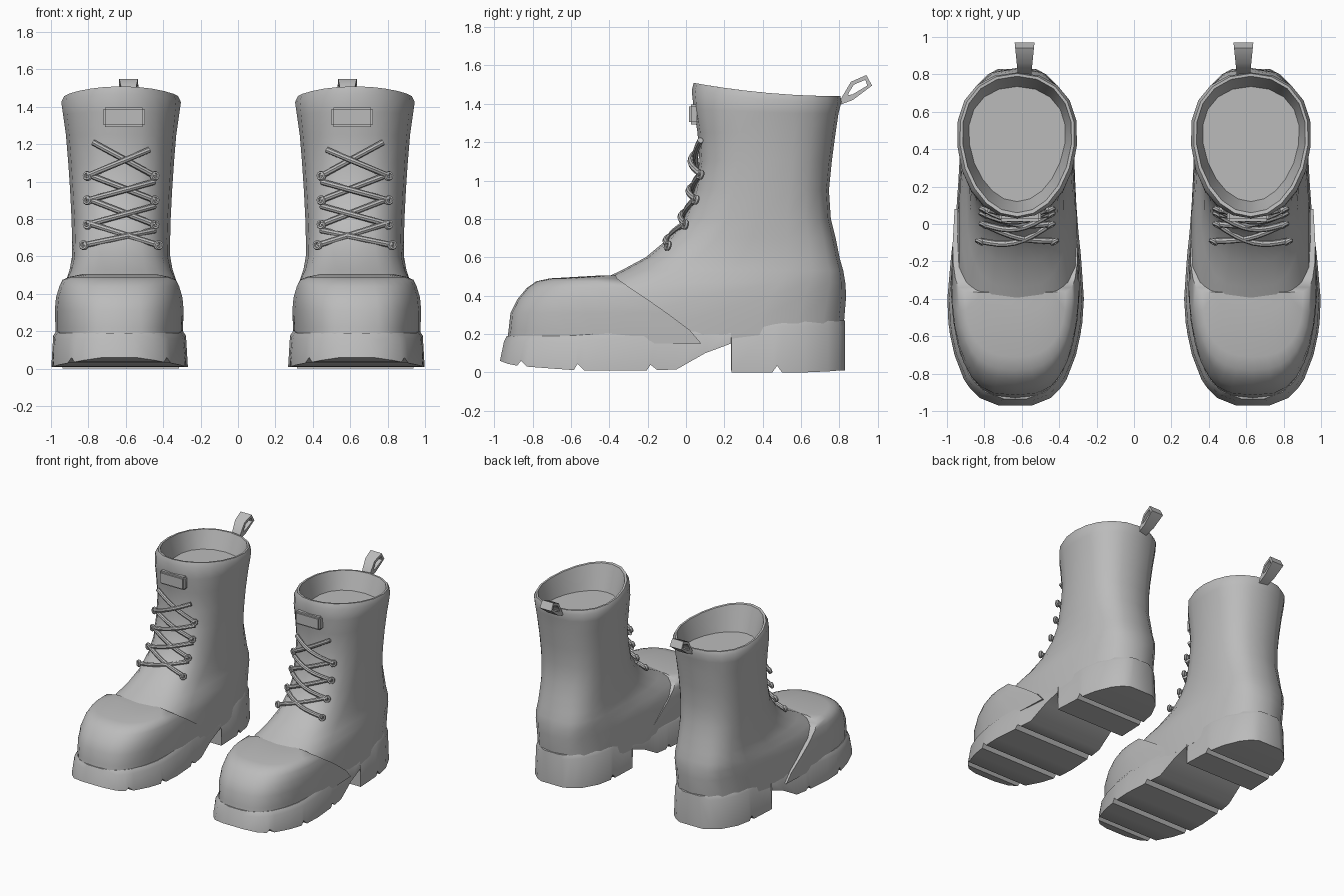
import bpy, bmesh, math
from mathutils import Vector

if "Cube" in bpy.data.objects:
    bpy.data.objects.remove(bpy.data.objects["Cube"])

CX = 0.625  # centre line of the left boot; the right one is mirrored
GREY = (0.5, 0.5, 0.5, 1)
grey = bpy.data.materials.new("grey leather")
grey.diffuse_color = GREY
grey.use_nodes = True
grey.node_tree.nodes["Principled BSDF"].inputs["Base Color"].default_value = GREY


def finish(name, bm, angle=40):
    """Turn a bmesh into a smooth shaded object mirrored to the other boot."""
    bmesh.ops.recalc_face_normals(bm, faces=bm.faces)
    mesh = bpy.data.meshes.new(name)
    bm.to_mesh(mesh)
    bm.free()
    mesh.materials.append(grey)
    ob = bpy.data.objects.new(name, mesh)
    bpy.context.collection.objects.link(ob)
    bpy.ops.object.select_all(action="DESELECT")
    ob.select_set(True)
    bpy.context.view_layer.objects.active = ob
    bpy.ops.object.shade_smooth_by_angle(angle=math.radians(angle))
    ob.modifiers.new("other_boot", "MIRROR")


def loft(rings, loop=False):
    """Bridge closed rings of points, capping the ends unless looped."""
    bm = bmesh.new()
    vs = [[bm.verts.new(p) for p in r] for r in rings]
    pairs = list(zip(vs, vs[1:])) + ([(vs[-1], vs[0])] if loop else [])
    for a, b in pairs:
        for i in range(len(a)):
            j = (i + 1) % len(a)
            bm.faces.new((a[i], a[j], b[j], b[i]))
    if not loop:
        bm.faces.new(vs[0])
        bm.faces.new(vs[-1])
    return bm


def power(v, e):
    return math.copysign(abs(v) ** (2 / e), v)


def ring(z, front, back, wf, wb, e, rise=0, n=20):
    """Rounded outline with its own front and back width, rising to the front."""
    mid, pts = (front + back) / 2, []
    for i in range(n):
        a = math.tau * i / n
        y = mid + (back - front) / 2 * power(math.sin(a), e)
        w = wb + (wf - wb) * (back - y) / (back - front)
        pts.append((CX + w * power(math.cos(a), e), y, z + rise * (0.8 - y) ** 2))
    return pts


# Upper: foot, ankle and shaft, then over the rim and down to the inner floor
upper = [
    (0.15, -0.75, 0.815, 0.34, 0.295, 2.9),
    (0.28, -0.75, 0.825, 0.345, 0.295, 2.9),
    (0.40, -0.62, 0.835, 0.335, 0.285, 3),
    (0.47, -0.47, 0.83, 0.31, 0.28, 3.2),
    (0.53, -0.34, 0.82, 0.27, 0.28, 3.2),
    (0.60, -0.21, 0.80, 0.25, 0.275, 3),
    (0.70, -0.09, 0.78, 0.245, 0.28, 2.7),
    (0.80, -0.01, 0.755, 0.25, 0.28, 2.6),
    (0.95, 0.045, 0.745, 0.26, 0.285, 2.6),
    (1.10, 0.07, 0.76, 0.27, 0.295, 2.5),
    (1.25, 0.06, 0.78, 0.28, 0.31, 2.5),
    (1.35, 0.04, 0.795, 0.285, 0.335, 2.4, 0.04),
    (1.41, 0.03, 0.81, 0.285, 0.355, 2.2, 0.1),
    (1.44, 0.04, 0.805, 0.265, 0.345, 2.1, 0.12),
    (1.44, 0.06, 0.79, 0.25, 0.33, 2.1, 0.12),
    (1.30, 0.12, 0.735, 0.21, 0.30, 2.1),
]
finish("upper", loft([ring(*r) for r in upper]), 50)


# Toe cap: domed front with a slanted rear edge, narrowing toward the instep
def cap_ring(z, front, edge, w, e, n=16):
    pts = []
    for i in range(n + 1):
        a = math.pi * i / n
        y = edge - (edge - front) * power(math.sin(a), e)
        taper = 1 - 0.16 * max(0, y + 0.38)
        pts.append((CX + 0.01 + w * taper * power(math.cos(a), e), y, z))
    return pts


cap = [
    (0.15, -0.935, 0.08, 0.35, 3),
    (0.22, -0.925, 0.02, 0.35, 3),
    (0.31, -0.915, -0.10, 0.35, 2.9),
    (0.38, -0.88, -0.20, 0.343, 2.8),
    (0.44, -0.83, -0.29, 0.325, 2.7),
    (0.475, -0.78, -0.34, 0.305, 2.6),
    (0.49, -0.71, -0.36, 0.27, 2.6),
    (0.505, -0.45, -0.365, 0.20, 2.6),
]
finish("toe_cap", loft([cap_ring(*r) for r in cap]), 50)

# Sole and heel: stations (y, half width, underside z) with cross grooves
stations = [
    (-0.97, 0.09, 0.06), (-0.93, 0.19, 0.045), (-0.88, 0.24, 0.035),
    (-0.86, 0.255, 0.06), (-0.83, 0.275, 0.03), (-0.70, 0.325, 0.02),
    (-0.585, 0.35, 0.012), (-0.565, 0.352, 0.045), (-0.53, 0.358, 0.01),
    (-0.40, 0.365, 0.01), (-0.205, 0.35, 0.01), (-0.185, 0.348, 0.04),
    (-0.15, 0.345, 0.012), (-0.05, 0.333, 0.015), (0.10, 0.32, 0.10),
    (0.234, 0.312, 0.15), (0.236, 0.312, 0), (0.45, 0.302, 0),
    (0.475, 0.30, 0.035), (0.50, 0.298, 0), (0.62, 0.273, 0),
    (0.74, 0.215, 0.005), (0.80, 0.155, 0.01), (0.83, 0.10, 0.01),
]
sections = []
for y, w, low in stations:
    t = min(1, max(0, (y + 0.6) / 1.0))
    top = 0.19 + 0.08 * t
    cx = CX + 0.01 * (1 - t)
    # the sides lean in and the toe leans back toward the upper
    lean = 0.035 * max(0, (-y - 0.6) / 0.37)
    sections.append([(cx - w, y, low), (cx + w, y, low),
                     (cx + w - 0.01, y + lean * 0.6, top - 0.03),
                     (cx + w - 0.03, y + lean, top),
                     (cx - w + 0.03, y + lean, top),
                     (cx - w + 0.01, y + lean * 0.6, top - 0.03)])
finish("sole", loft(sections), 50)

# Front label: soft edged plate
bm = bmesh.new()
bmesh.ops.create_cube(bm, size=1)
for v in bm.verts:
    v.co = Vector((0.61 + v.co.x * 0.225, 0.042 + v.co.y * 0.055, 1.345 + v.co.z * 0.105))
bmesh.ops.bevel(bm, geom=bm.edges[:], offset=0.012, segments=2, affect="EDGES")
finish("front_label", bm)

# Pull tab: flat strap bent into a loop behind the rim
outer = [(0.79, 1.39), (0.81, 1.43), (0.86, 1.515), (0.94, 1.55), (0.97, 1.495), (0.87, 1.42)]
hole = [(0.845, 1.445), (0.85, 1.46), (0.875, 1.50), (0.935, 1.525), (0.945, 1.495), (0.87, 1.45)]
tab = []
for loop_pts, side in ((outer, -1), (outer, 1), (hole, 1), (hole, -1)):
    tab.append([(0.585 + side * (0.035 + 0.1 * (y - 0.79)), y, z) for y, z in loop_pts])
finish("pull_tab", loft(tab, loop=True))


def tube(pts, radius, n=8):
    rings = []
    for i, p in enumerate(pts):
        d = (pts[min(i + 1, len(pts) - 1)] - pts[max(i - 1, 0)]).normalized()
        u = d.cross(Vector((0, 0, 1))).normalized()
        v = d.cross(u)
        rings.append([p + radius * (u * math.cos(math.tau * k / n) + v * math.sin(math.tau * k / n))
                      for k in range(n)])
    return loft(rings)


# Laces: crossed cords between rows of eyelets (height, half spacing, depth)
rows = [(0.66, 0.20, -0.09), (0.77, 0.18, 0.0), (0.90, 0.18, 0.055),
        (1.03, 0.18, 0.08), (1.20, 0.15, 0.075)]
for k, (lo, hi) in enumerate(zip(rows, rows[1:])):
    for side, label in ((-1, "right"), (1, "left")):
        a = Vector((CX + side * lo[1], lo[2], lo[0]))
        b = Vector((CX - side * hi[1], hi[2], hi[0] - 0.01 - 0.02 * side))
        bulge = Vector((0, -0.042 - 0.012 * side, 0))
        pts = [a.lerp(b, i / 8) + bulge * math.sin(math.pi * i / 8) for i in range(9)]
        finish(f"lace_{label}_{k + 1}", tube(pts, 0.016))

# Eyelets: small rings at the lace ends
for k, (z, half, y) in enumerate(rows[:-1]):
    for side, label in ((-1, "right"), (1, "left")):
        c = Vector((CX + side * half, y - 0.005, z))
        turn = 0.5 * side
        ax, az = Vector((math.cos(turn), math.sin(turn), 0)), Vector((0, 0.25, 1)).normalized()
        out = ax.cross(az)
        rings = []
        for i in range(10):
            a = math.tau * i / 10
            d = ax * math.cos(a) + az * math.sin(a)
            rings.append([c + d * (0.019 + 0.009 * math.cos(b)) + out * 0.012 * math.sin(b)
                          for b in (math.tau * j / 6 for j in range(6))])
        finish(f"eyelet_{label}_{k + 1}", loft(rings, loop=True))
